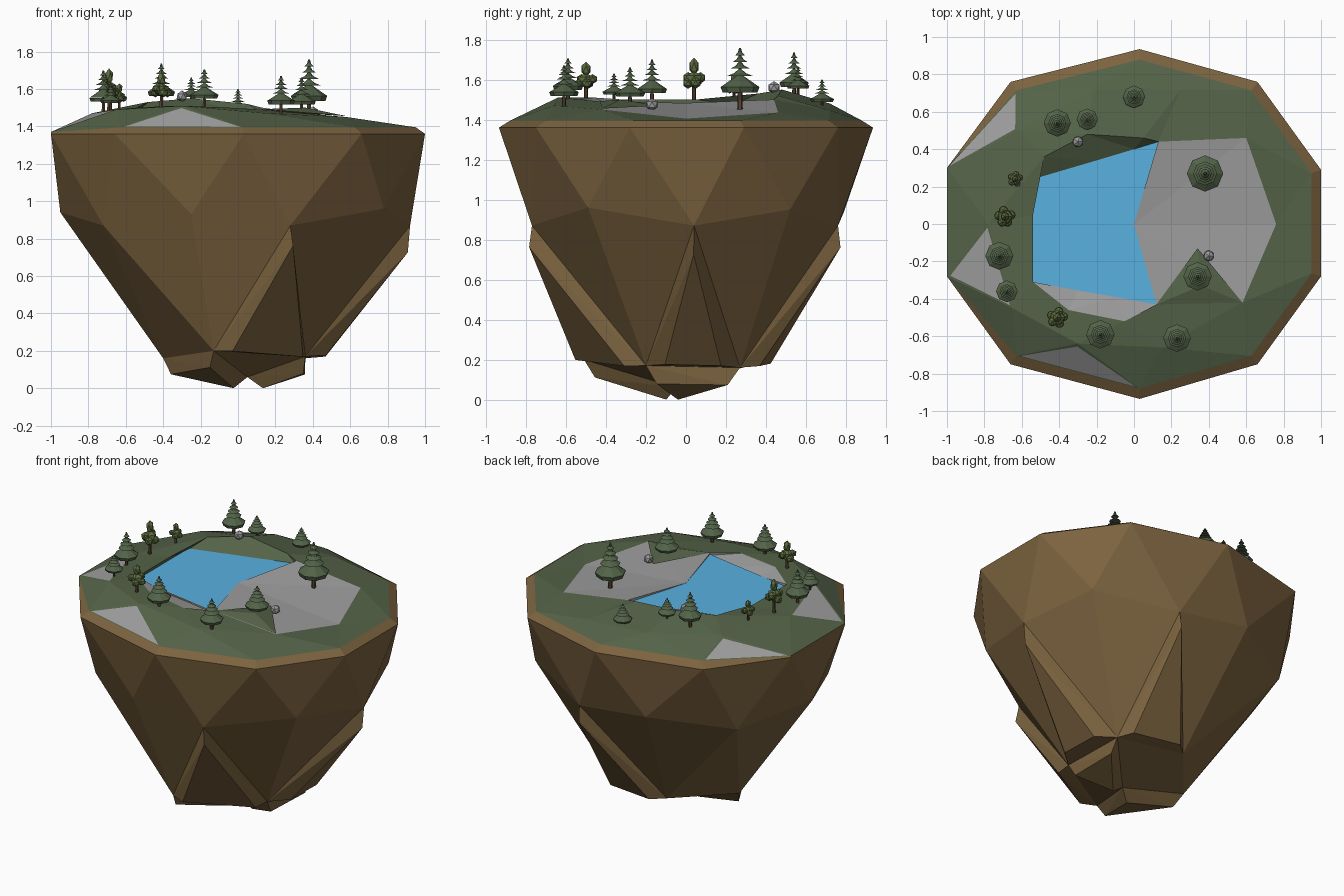
import bpy, bmesh, math, random
from mathutils import Vector, Matrix

if "Cube" in bpy.data.objects:
    bpy.data.objects.remove(bpy.data.objects["Cube"])

random.seed(4)


def material(name, rgb):
    m = bpy.data.materials.new(name)
    m.diffuse_color = (*rgb, 1)
    m.use_nodes = True
    m.node_tree.nodes["Principled BSDF"].inputs["Base Color"].default_value = m.diffuse_color
    return m


EARTH = material("earth", (0.20, 0.125, 0.05))
GRASS = material("grass", (0.09, 0.125, 0.065))
STONE = material("stone", (0.34, 0.34, 0.34))
WATER = material("water", (0.10, 0.44, 0.75))
BARK = material("bark", (0.10, 0.06, 0.03))
PINE = material("pine", (0.085, 0.125, 0.065))
LEAF = material("leaf", (0.11, 0.15, 0.05))


def finish(bm, name, *mats):
    me = bpy.data.meshes.new(name)
    bm.to_mesh(me)
    bm.free()
    for m in mats:
        me.materials.append(m)
    ob = bpy.data.objects.new(name, me)
    bpy.context.collection.objects.link(ob)
    return ob


def ring(bm, pts):
    return [bm.verts.new(p) for p in pts]


def face_away(bm, ref):
    bm.normal_update()
    for f in bm.faces:
        if f.normal.dot(f.calc_center_median() - Vector(ref)) < 0:
            f.normal_flip()
    bm.normal_update()


# shared rim outline, ten corners starting at 18 degrees
RIM = [(1, .29), (.66, .76), (.03, .935), (-.66, .76), (-1, .3),
       (-1, -.28), (-.66, -.75), (.03, -.935), (.66, -.75), (1, -.28)]
LIP = [(x * .95, y * .94, 1.395) if k not in (4, 5) else (x, y, 1.37)
       for k, (x, y) in enumerate(RIM)]

# floating rock body: rim, ten-point ring, five-point ring and pole
bm = bmesh.new()
lip = ring(bm, LIP)
rim = ring(bm, [(x, y, 1.36) for x, y in RIM])
mid = ring(bm, [(.92, .04, .87), (.77, .52, .95), (.27, .76, .87), (-.25, .79, .94),
                (-.74, .51, .88), (-.95, 0, .94), (-.72, -.5, .87), (-.25, -.77, .93),
                (.28, -.77, .87), (.78, -.49, .96)])
low = ring(bm, [(.36, .27, .16), (-.1, .35, .18), (-.4, 0, .16), (-.13, -.51, .2), (.36, -.2, .17)])
pole = bm.verts.new((.05, -.05, .07))
wedges, base = [], []
for k in range(10):
    n = (k + 1) % 10
    bm.faces.new((lip[k], lip[n], rim[n], rim[k]))
    bm.faces.new((rim[k], mid[k], mid[n]))
    bm.faces.new((rim[k], mid[n], rim[n]))
    bm.faces.new((mid[k], low[k // 2], mid[n]))
for j in range(5):
    wedges.append(bm.faces.new((mid[2 * j], low[j - 1], low[j])))
    base.append(bm.faces.new((low[j - 1], pole, low[j])))
face_away(bm, (0, 0, 1))
# bulging chunks on some faces of the sides and the underside
for f, inset, out in ((wedges[0], .12, .08), (wedges[1], .085, .07), (wedges[4], .08, .075),
                      (base[3], .07, .075), (base[0], .065, .075)):
    bmesh.ops.inset_individual(bm, faces=[f], thickness=inset, depth=out)
lowest = min(v.co.z for v in bm.verts)
for v in bm.verts:
    if v.co.z < .15:
        v.co.z = (v.co.z - lowest) * .15 / (.15 - lowest)
bmesh.ops.triangulate(bm, faces=[f for f in bm.faces if f.calc_center_median().z < .9 and len(f.verts) > 3])
finish(bm, "rock_body", EARTH)

# grass terrain with stone faces: lip, hill crest, bank, waterline
CREST = [(.76, 0, 1.405), (.6, .46, 1.435), (.25, .72, 1.445), (-.22, .72, 1.48), (-.62, .5, 1.48),
         (-.78, 0, 1.47), (-.65, -.45, 1.49), (-.3, -.64, 1.51), (.15, -.66, 1.47), (.58, -.42, 1.45)]
BANK = [(0, 0, 1.483), (.13, .44, 1.5), (.05, .46, 1.52), (-.25, .48, 1.55), (-.48, .36, 1.53),
        (-.54, .05, 1.5), (-.54, -.31, 1.5), (-.35, -.46, 1.51), (-.05, -.52, 1.5), (.12, -.43, 1.49)]
SHORE = [(0, 0), (.13, .44), (0, .40), (-.2, .34), (-.54, .24),
         (-.54, 0), (-.54, -.31), (-.3, -.355), (-.1, -.39), (.12, -.43)]
bm = bmesh.new()
lip, crest, bank = ring(bm, LIP), ring(bm, CREST), ring(bm, BANK)
shore = ring(bm, [(x, y, 1.475) for x, y in SHORE])
patches = []
for k in range(10):
    n = (k + 1) % 10
    a = bm.faces.new((lip[k], crest[k], crest[n]))
    b = bm.faces.new((lip[k], crest[n], lip[n]))
    c = bm.faces.new((crest[k], bank[k], bank[n], crest[n]))
    d = bm.faces.new((bank[k], shore[k], shore[n], bank[n]))
    c.material_index = int(k in (0, 9))           # stony beach
    d.material_index = int(k in (0, 6, 7, 8, 9))  # stony pond edge
    patches += [a] if k == 5 else [b] if k in (3, 6) else []
face_away(bm, (0, 0, -5))
bmesh.ops.inset_individual(bm, faces=patches, thickness=.02, depth=0)
for f in patches:
    f.material_index = 1
bmesh.ops.triangulate(bm, faces=[f for f in bm.faces if len(f.verts) > 3])
finish(bm, "grass_terrain", GRASS, STONE)

# small grassy wedge crossing the beach
bm = bmesh.new()
v = ring(bm, [(.34, -.13, 1.47), (.12, -.43, 1.492), (.58, -.42, 1.455), (.36, -.33, 1.5)])
for t in ((0, 1, 3), (1, 2, 3), (2, 0, 3)):
    bm.faces.new([v[i] for i in t])
face_away(bm, (0, 0, -5))
finish(bm, "grass_wedge", GRASS)

# pond surface
bm = bmesh.new()
bm.faces.new(ring(bm, [(x, y, 1.482) for x, y in SHORE]))
face_away(bm, (0, 0, -5))
finish(bm, "pond_water", WATER)


def cone(bm, x, y, z0, z1, r0, r1, sides, mat):
    vs = bmesh.ops.create_cone(bm, cap_ends=True, segments=sides, radius1=r0, radius2=r1, depth=z1 - z0,
                               matrix=Matrix.Translation((x, y, (z0 + z1) / 2)))["verts"]
    for f in {f for v in vs for f in v.link_faces}:
        f.material_index = mat


# pine trees: trunk, broad skirt and separated thin tiers
def pine(i, x, y, base, top, r):
    bm = bmesh.new()
    h = top - base
    cone(bm, x, y, base - .05, base + h * .9, r * .15, r * .06, 6, 0)
    cone(bm, x, y, base + h * .20, base + h * .30, r * .9, r, 8, 1)
    cone(bm, x, y, base + h * .30, base + h * .42, r, r * .5, 8, 1)
    cone(bm, x, y, base + h * .42, base + h * .50, r * .5, r * .18, 8, 1)
    for s, w in ((.50, .66), (.63, .52), (.75, .38), (.87, .25)):
        cone(bm, x, y, base + h * s, base + h * (s + .05), r * w, r * w * .45, 8, 1)
        cone(bm, x, y, base + h * (s + .05), base + h * (s + .13), r * w * .45, r * .05, 8, 1)
    finish(bm, f"pine_tree_{i}", BARK, PINE)


PINES = [(.38, .27, 1.48, 1.757, .097), (.34, -.28, 1.48, 1.66, .076), (.23, -.61, 1.48, 1.67, .074),
         (-.18, -.59, 1.51, 1.705, .076), (-.68, -.36, 1.50, 1.63, .058), (-.72, -.17, 1.49, 1.70, .075),
         (-.41, .54, 1.52, 1.735, .073), (-.25, .56, 1.53, 1.66, .057), (0, .68, 1.46, 1.60, .06)]
for i, p in enumerate(PINES):
    pine(i + 1, *p)


# leafy trees: trunk with clumps of faceted foliage narrowing upwards
def leafy(i, x, y, base, top, r):
    bm = bmesh.new()
    h = top - base
    cone(bm, x, y, base - .05, base + h * .55, r * .2, r * .13, 6, 0)
    clumps = [(0, 0, .5, .75, .2), (0, 0, .8, .42, .2)]
    for k in range(5):
        a = k * math.tau / 5 + random.random() * .6
        clumps.append((math.cos(a) * .55, math.sin(a) * .55, .42 + .12 * (k % 2), .46, .13))
    for dx, dy, dz, w, t in clumps:
        m = Matrix.Translation((x + dx * r, y + dy * r, base + h * dz)) @ Matrix.Diagonal((w * r, w * r, t * h, 1))
        vs = bmesh.ops.create_icosphere(bm, subdivisions=1, radius=1, matrix=m)["verts"]
        for f in {f for v in vs for f in v.link_faces}:
            f.material_index = 1
    finish(bm, f"leafy_tree_{i}", BARK, LEAF)


for i, p in enumerate([(-.41, -.5, 1.50, 1.69, .06), (-.69, .04, 1.49, 1.71, .06), (-.635, .24, 1.49, 1.63, .045)]):
    leafy(i + 1, *p)

# loose boulders
for i, (x, y, z) in enumerate([(.4, -.17, 1.475), (-.3, .44, 1.56)]):
    bm = bmesh.new()
    bmesh.ops.create_icosphere(bm, subdivisions=1, radius=.032, matrix=Matrix.Translation((x, y, z)))
    finish(bm, f"boulder_{i + 1}", STONE)
